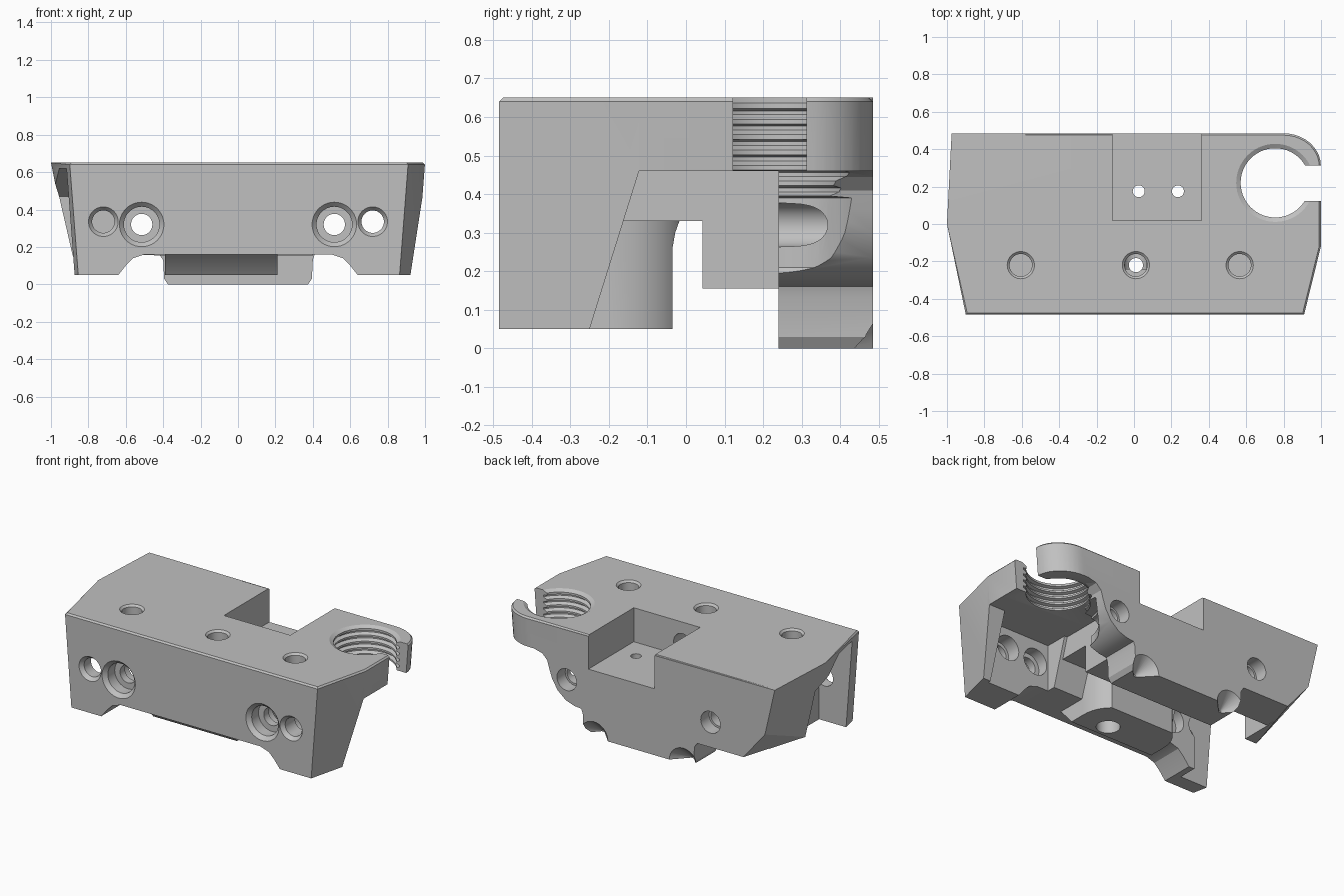
import bpy, bmesh, math
from mathutils import Vector

cube = bpy.data.objects.get("Cube")
if cube:
    bpy.data.objects.remove(cube)

grey = bpy.data.materials.new("plain grey")
grey.use_nodes = True
colour = (0.53, 0.53, 0.53, 1)
grey.diffuse_color = colour
grey.node_tree.nodes["Principled BSDF"].inputs["Base Color"].default_value = colour


def make(name, bm):
    bmesh.ops.recalc_face_normals(bm, faces=bm.faces)
    mesh = bpy.data.meshes.new(name)
    bm.to_mesh(mesh)
    bm.free()
    mesh.materials.append(grey)
    ob = bpy.data.objects.new(name, mesh)
    bpy.context.collection.objects.link(ob)
    return ob


def loft(name, a, b):
    bm = bmesh.new()
    va, vb = [bm.verts.new(p) for p in a], [bm.verts.new(p) for p in b]
    n = len(a)
    for i in range(n):
        j = (i + 1) % n
        bm.faces.new((va[i], va[j], vb[j], vb[i]))
    bm.faces.new(va[::-1])
    bm.faces.new(vb)
    return make(name, bm)


def prism(name, pts, axis, lo, hi):
    """Extrude a 2D outline along one axis."""
    place = {"x": lambda p, t: (t, p[0], p[1]),
             "y": lambda p, t: (p[0], t, p[1]),
             "z": lambda p, t: (p[0], p[1], t)}[axis]
    return loft(name, [place(p, lo) for p in pts], [place(p, hi) for p in pts])


def box(name, x, y, z):
    return prism(name, [(x[0], y[0]), (x[1], y[0]), (x[1], y[1]), (x[0], y[1])], "z", *z)


def lathe(name, profile, origin, axis, seg=40):
    """Turn (radius, distance) points round an axis through origin."""
    bm = bmesh.new()
    rings = []
    for r, t in profile:
        ring = []
        for i in range(seg):
            a = math.tau * i / seg
            u, v = r * math.cos(a), r * math.sin(a)
            off = (u, v, t) if axis == "z" else (u, t, v)
            ring.append(bm.verts.new(Vector(origin) + Vector(off)))
        rings.append(ring)
    for p, q in zip(rings, rings[1:]):
        for i in range(seg):
            j = (i + 1) % seg
            bm.faces.new((p[i], p[j], q[j], q[i]))
    bm.faces.new(rings[0][::-1])
    bm.faces.new(rings[-1])
    return make(name, bm)


def combine(ob, others, op):
    bpy.context.view_layer.objects.active = ob
    for other in others:
        mod = ob.modifiers.new(op, "BOOLEAN")
        mod.operation, mod.object, mod.solver = op, other, "EXACT"
        bpy.ops.object.modifier_apply(modifier=mod.name)
        bpy.data.objects.remove(other)


def quarter(cx, cy, rx, ry, steps=10):
    turns = [math.pi / 2 * i / steps for i in range(steps + 1)]
    return [(cx + rx * math.cos(a), cy + ry * math.sin(a)) for a in turns]


# Outer envelope: tapered plan with one rounded rear corner
top = ([(-0.9, -0.485), (0.91, -0.485), (1, -0.12)] + quarter(0.8, 0.31, 0.2, 0.175)
       + [(-0.975, 0.485), (-1, 0)])
low = [(x - math.copysign(0.05, x), y, 0) for x, y in top]
envelope = loft("envelope", low, [(x, y, 0.65) for x, y in top])

# Leaning rear side and sloping lower rear corner
bm = bmesh.new()
bm.from_mesh(envelope.data)
corner = Vector((-0.905, 0.485, 0.345))
planes = [(corner, (-0.975, 0.485, 0.65), (-1, 0, 0.65)),
          (corner, (-0.75, 0.485, 0.157), (-0.885, 0.04, 0.155))]
for p, q, r in planes:
    normal = (Vector(q) - p).cross(Vector(r) - p).normalized()
    if normal.x > 0:
        normal.negate()
    bmesh.ops.bisect_plane(bm, geom=bm.verts[:] + bm.edges[:] + bm.faces[:],
                           plane_co=p, plane_no=normal, clear_outer=True)
    bmesh.ops.holes_fill(bm, edges=[e for e in bm.edges if e.is_boundary])
# Narrow chamfer round the top
rim = [e for e in bm.edges if all(v.co.z > 0.649 for v in e.verts)]
bmesh.ops.bevel(bm, geom=rim, offset=0.01, segments=1, affect="EDGES")
bmesh.ops.triangulate(bm, faces=bm.faces)
bmesh.ops.recalc_face_normals(bm, faces=bm.faces)
bm.to_mesh(envelope.data)
bm.free()

# Front wall, sloping at its end, hollow behind, with an arched lower edge
body = prism("carriage_body", [(-0.6, 0.05), (-0.25, 0.05), (-0.12, 0.465), (-0.12, 0.6), (-0.6, 0.6)],
             "x", -1.2, 1.2)
half = [(0.64, 0.05), (0.60, 0.10), (0.56, 0.14), (0.50, 0.16)]
arch = [(0.64, -0.1)] + half + [(-x, z) for x, z in half[::-1]] + [(-0.64, -0.1)]
combine(body, [prism("arch_cutter", arch, "y", -0.7, 0.1)] +
        [box("pocket_cutter", x, (-0.27, 0.2), (-0.1, 0.5)) for x in ((0.42, 0.87), (-1.3, -0.45))],
        "DIFFERENCE")

# Screw boss with rounded rear corners and a sloping front underside
boss = prism("boss", [(-0.43, 0.17), (-0.40, 0.155), (-0.31, 0.05), (-0.035, 0.05), (-0.035, 0.26),
                      (-0.028, 0.3), (-0.01, 0.35), (-0.43, 0.4)], "x", -0.39, 0.3)
right = quarter(0.04, -0.2, 0.17, 0.2)
left = [(-0.18 - x, y) for x, y in right[::-1]]
combine(boss, [prism("boss_plan", [(-0.39, -0.6), (0.21, -0.6)] + right + left, "z", -0.1, 0.6)],
        "INTERSECT")

# Rear wall outline, with the lower tab between two countersinks
rear = [(-1.2, 0.7), (1.2, 0.7), (1.2, 0.46), (0.75, 0.46), (0.69, 0.445), (0.655, 0.41),
        (0.64, 0.36), (0.62, 0.30), (0.58, 0.235), (0.52, 0.185), (0.46, 0.165), (0.41, 0.16),
        (0.40, 0.13), (0.395, 0.03), (0.375, 0), (0.37, -0.1), (-0.37, -0.1), (-0.375, 0),
        (-0.395, 0.03), (-0.40, 0.13), (-0.42, 0.158), (-1.2, 0.158)]
combine(body, [
    box("top_plate", (-1.2, 1.2), (-0.7, 0.6), (0.46, 0.8)),
    box("rear_block", (-0.45, 0.4), (0.043, 0.3), (0.155, 0.55)),
    box("end_wall", (-1.2, -0.8), (0.043, 0.3), (0.155, 0.55)),
    box("middle_block", (-0.45, 0.4), (-0.42, 0.1), (0.33, 0.55)),
    boss,
    prism("rear_wall", rear, "y", 0.24, 0.7)], "UNION")
combine(body, [envelope], "INTERSECT")

# Deep open pocket at one end, with a slanted roof
cutters = [prism("end_pocket", [(-0.39, -0.1), (-0.39, 0.62), (-0.2, 0.62), (0.043, 0.47), (0.043, -0.1)],
                 "x", -1.3, -0.68)]

# Notch in the rear top, with its two small floor holes and a bore forward
cutters += [box("notch", (-0.115, 0.36), (0.02, 0.6), (0.43, 0.8)),
            lathe("notch_bore", [(0.065, -0.24), (0.065, 0.1)], (0.01, 0, 0.51), "y")]
cutters += [lathe("floor_hole", [(0.032, -0.1), (0.032, 0.6)], (x, 0.175, 0), "z", 20)
            for x in (0.025, 0.235)]

# Threaded socket open to the side, with a wider relief below it
thread = [(0.2, 0.165), (0.235, 0.21), (0.235, 0.39), (0.185, 0.395)]
for i in range(6):
    z = 0.4 + 0.04 * i
    thread += [(0.205, z + 0.006), (0.205, z + 0.016), (0.185, z + 0.022), (0.185, z + 0.034)]
thread += [(0.185, 0.636), (0.212, 0.652), (0.212, 0.7)]
cutters += [lathe("thread", thread, (0.755, 0.22, 0), "z", 56),
            box("side_slot", (0.8, 1.2), (0.122, 0.313), (0.3, 0.8))]

# Top screw holes
for x, depth in ((-0.605, 0.5), (0.01, 0.54), (0.565, 0.5)):
    cutters.append(lathe("top_hole", [(0.06, depth), (0.06, 0.638), (0.075, 0.652), (0.075, 0.7)],
                         (x, -0.22, 0), "z"))
cutters.append(lathe("centre_screw", [(0.07, -0.1), (0.07, 0.16), (0.038, 0.16), (0.038, 0.6)],
                     (0.01, -0.22, 0), "z"))

# Front and rear bolt holes, and countersinks under the rear wall
for s in (-1, 1):
    cutters += [
        lathe("bolt_bore", [(0.12, -0.6), (0.12, -0.486), (0.095, -0.46), (0.095, -0.39),
                            (0.057, -0.39), (0.057, -0.34), (0.085, -0.34), (0.085, -0.2),
                            (0.057, -0.2), (0.057, 0.4), (0.07, 0.4), (0.07, 0.6)],
              (0.515 * s, 0, 0.32), "y"),
        lathe("pin_bore", [(0.08, -0.6), (0.08, -0.486), (0.06, -0.46), (0.06, -0.36),
                           (0.08, -0.36), (0.08, -0.2)],
              (0.72 * s, 0, 0.335), "y"),
        lathe("countersink", [(0.01, 0.39), (0.1, 0.485), (0.115, 0.5)], (0.32 * s, 0, 0), "y")]
combine(body, cutters, "DIFFERENCE")

bpy.ops.object.select_all(action="DESELECT")
body.select_set(True)
bpy.context.view_layer.objects.active = body
bpy.ops.object.shade_smooth_by_angle(angle=math.radians(25))
